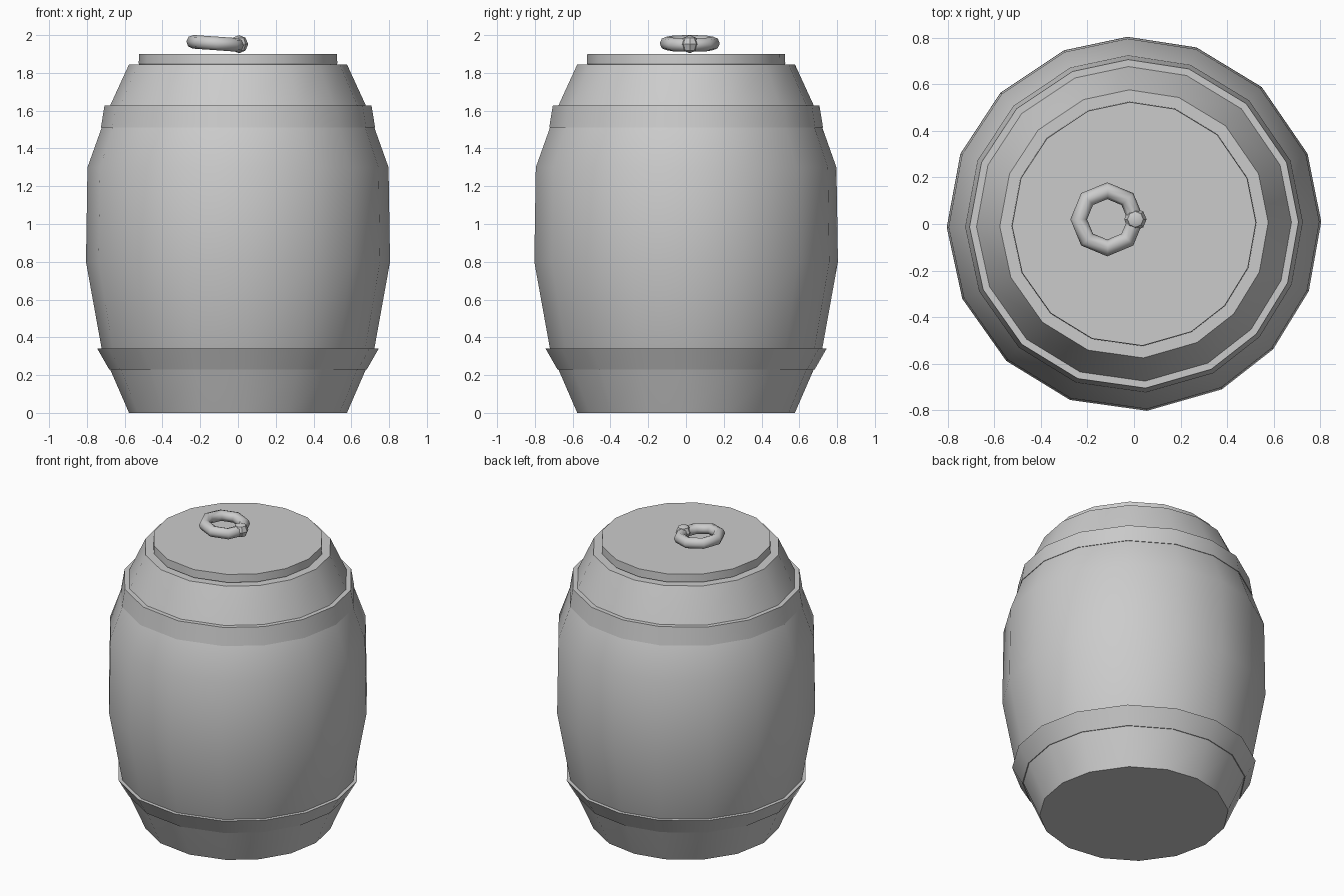
import bpy, bmesh
from math import radians, cos, sin

if "Cube" in bpy.data.objects:
    bpy.data.objects.remove(bpy.data.objects["Cube"])

# Slightly uneven, hand-made 16-sided outline (degrees)
ANGLES = [0.7, 22, 47, 70.5, 92, 112, 135.5, 158, 181, 203.5, 227, 250, 274, 298, 318, 339]


def smooth(obj, angle=32):
    bpy.ops.object.select_all(action='DESELECT')
    obj.select_set(True)
    bpy.context.view_layer.objects.active = obj
    bpy.ops.object.shade_smooth_by_angle(angle=radians(angle))


def lathe(name, profile, closed=False):
    """Sweep (radius, z) points around z; cap the ends, or close into a hoop."""
    bm = bmesh.new()
    rings = [[bm.verts.new((r * cos(radians(a)), r * sin(radians(a)), z)) for a in ANGLES]
             for r, z in profile]
    n = len(ANGLES)
    pairs = list(zip(rings, rings[1:]))
    if closed:
        pairs.append((rings[-1], rings[0]))
    for lo, hi in pairs:
        for i in range(n):
            j = (i + 1) % n
            bm.faces.new((lo[i], lo[j], hi[j], hi[i]))
    if not closed:
        bm.faces.new(rings[0])
        bm.faces.new(rings[-1])
    bmesh.ops.recalc_face_normals(bm, faces=bm.faces)
    mesh = bpy.data.meshes.new(name)
    bm.to_mesh(mesh)
    bm.free()
    obj = bpy.data.objects.new(name, mesh)
    bpy.context.collection.objects.link(obj)
    smooth(obj)
    return obj


# Bulging body
lathe("barrel_body", [(0.577, 0), (0.677, 0.23), (0.722, 0.34), (0.805, 0.80),
                      (0.797, 1.30), (0.722, 1.51), (0.678, 1.625), (0.577, 1.845)])

# Hoops
lathe("lower_hoop", [(0.67, 0.23), (0.682, 0.23), (0.745, 0.34), (0.715, 0.34)], closed=True)
lathe("upper_hoop", [(0.715, 1.51), (0.726, 1.51), (0.707, 1.627), (0.67, 1.627)], closed=True)

# Lid
lathe("lid", [(0.517, 1.835), (0.526, 1.85), (0.524, 1.90)])

# Ring handle, slightly tilted
bpy.ops.mesh.primitive_torus_add(location=(-0.115, 0.02, 1.956), rotation=(0, radians(4), 0),
                                 major_segments=8, minor_segments=8,
                                 major_radius=0.123, minor_radius=0.036)
ring = bpy.context.object
ring.name = "ring_handle"
smooth(ring, 60)

# Faceted joint on the ring
bpy.ops.mesh.primitive_uv_sphere_add(segments=8, ring_count=4, radius=0.048,
                                     location=(0.006, 0.02, 1.952))
joint = bpy.context.object
joint.name = "ring_joint"
smooth(joint, 40)
